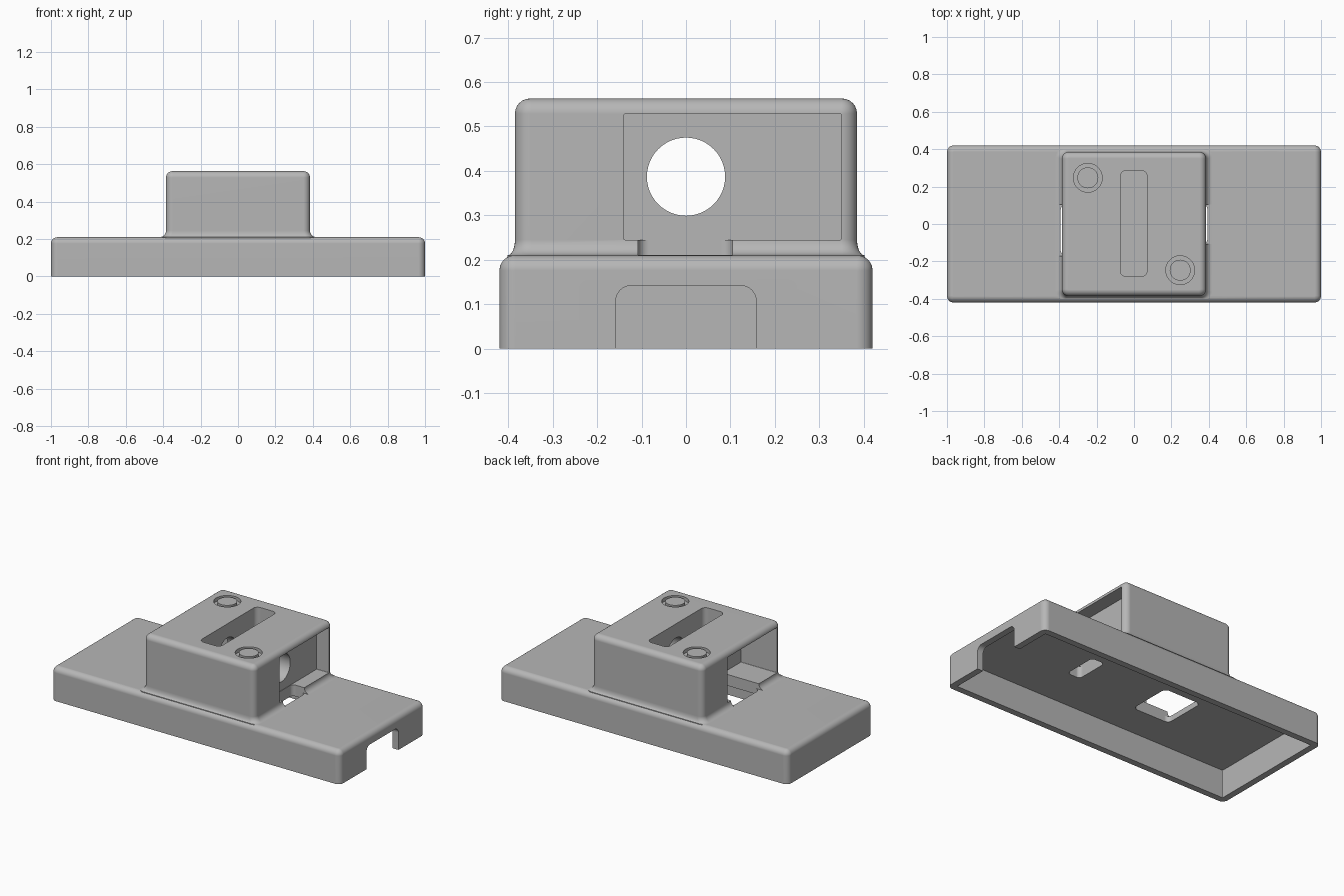
import bpy, bmesh, math
from mathutils import Vector

if "Cube" in bpy.data.objects:
    bpy.data.objects.remove(bpy.data.objects["Cube"], do_unlink=True)

grey = bpy.data.materials.new("plain_grey")
grey.use_nodes = True
grey.diffuse_color = (0.47, 0.47, 0.47, 1)
grey.node_tree.nodes["Principled BSDF"].inputs["Base Color"].default_value = (0.47, 0.47, 0.47, 1)


def outline(u0, u1, v0, v1, r, seg):
    """Rounded rectangle, counter-clockwise."""
    r = max(r, 0.001)
    pts = []
    corners = [(u1 - r, v1 - r), (u0 + r, v1 - r), (u0 + r, v0 + r), (u1 - r, v0 + r)]
    for q, (cu, cv) in enumerate(corners):
        for i in range(seg + 1):
            a = math.pi / 2 * (q + i / seg)
            pts.append((cu + r * math.cos(a), cv + r * math.sin(a)))
    return pts


def loft(name, sections, axis="z", seg=8):
    """Skin (w, u0, u1, v0, v1, r) sections along an axis."""
    bm = bmesh.new()
    rings = []
    for w, *rect in sections:
        ring = []
        for u, v in outline(*rect, seg):
            ring.append(bm.verts.new((u, v, w) if axis == "z" else (w, u, v)))
        rings.append(ring)
    n = len(rings[0])
    for a, b in zip(rings, rings[1:]):
        for i in range(n):
            j = (i + 1) % n
            bm.faces.new((a[i], a[j], b[j], b[i]))
    bm.faces.new(rings[0][::-1])
    bm.faces.new(rings[-1])
    bmesh.ops.remove_doubles(bm, verts=bm.verts, dist=1e-5)
    mesh = bpy.data.meshes.new(name)
    bm.to_mesh(mesh)
    bm.free()
    mesh.materials.append(grey)
    ob = bpy.data.objects.new(name, mesh)
    bpy.context.collection.objects.link(ob)
    return ob


def prism(name, u, v, w, r=0.001, axis="z", seg=8):
    return loft(name, [(t, *u, *v, r) for t in w], axis, seg)


def cylinder(name, cu, cv, r, w, axis="z"):
    return prism(name, (cu - r, cu + r), (cv - r, cv + r), w, r, axis, 12)


def rounded_top(hx, hy, top, corner, r, steps=6):
    """Sections that roll the top edge over."""
    out = []
    for i in range(steps + 1):
        a = math.pi / 2 * i / steps
        d = r * (1 - math.cos(a))
        out.append((top - r + r * math.sin(a), d - hx, hx - d, d - hy, hy - d, corner - d))
    return out


def combine(target, tool, operation):
    mod = target.modifiers.new(operation.lower(), "BOOLEAN")
    mod.operation, mod.solver, mod.object = operation, "EXACT", tool
    bpy.context.view_layer.objects.active = target
    bpy.ops.object.modifier_apply(modifier=mod.name)
    bpy.data.objects.remove(tool, do_unlink=True)


# Long base tray with rolled top edges
HX, HY, TOP, HB = 1.0, 0.42, 0.21, 0.385
body = loft("mounting_housing",
            [(0, -HX, HX, -HY, HY, 0.036)] + rounded_top(HX, HY, TOP, 0.036, 0.034))

# Raised block with a concave flare at its foot
flare = [(0.2, -HB - 0.035, HB + 0.035, -HB - 0.017, HB + 0.017, 0.045)]
for i in range(7):
    a = math.pi / 2 * i / 6
    f = 1 - math.sin(a)
    x, y = HB + 0.035 * f, HB + 0.017 * f
    flare.append((TOP + 0.035 * (1 - math.cos(a)), -x, x, -y, y, 0.036 + 0.01 * f))
block = loft("raised_block", flare + rounded_top(HB, HB, 0.563, 0.036, 0.034))
combine(body, block, "UNION")

cutters = [
    # Hollow underside and end notch
    prism("tray_hollow", (-0.96, 0.96), (-0.38, 0.38), (-0.1, 0.175), 0.004),
    prism("end_notch", (-0.158, 0.158), (-0.1, 0.142), (0.9, 1.1), 0.035, "x"),
    # Side pockets, shallow on the left and deep on the right
    prism("left_pocket", (-0.14, 0.35), (0.245, 0.528), (0.3, 0.5), 0.003, "x"),
    prism("right_pocket", (-0.35, 0.14), (0.245, 0.528), (-0.5, -0.135), 0.003, "x"),
    # Floor openings and the gaps they leave in the flare
    prism("left_floor_hole", (0.302, 0.392), (-0.108, 0.105), (0.1, 0.3), 0.025),
    prism("right_floor_hole", (-0.392, -0.137), (-0.17, 0.105), (0.1, 0.3), 0.03),
    prism("left_sill_gap", (0.34, 0.45), (-0.108, 0.105), (TOP + 0.0003, 0.3)),
    prism("right_sill_gap", (-0.45, -0.34), (-0.17, 0.105), (TOP + 0.0003, 0.3)),
    # Slot from the top and round bore across
    prism("top_slot", (-0.073, 0.07), (-0.28, 0.285), (0.25, 0.7), 0.03),
    cylinder("cross_bore", 0, 0.387, 0.088, (-0.3, 0.35), "x"),
]
# Ring grooves on two opposite corners of the top
for s in (1, -1):
    groove = cylinder("ring_groove", 0.247 * s, -0.247 * s, 0.077, (0.54, 0.65))
    core = cylinder("ring_core", 0.247 * s, -0.247 * s, 0.056, (0.5, 0.7))
    combine(groove, core, "DIFFERENCE")
    cutters.append(groove)

for tool in cutters:
    combine(body, tool, "DIFFERENCE")

# Smooth rounded edges, flat broad faces
bpy.ops.object.select_all(action="DESELECT")
body.select_set(True)
bpy.context.view_layer.objects.active = body
bpy.ops.object.shade_smooth_by_angle(angle=math.radians(32))
normals = body.modifiers.new("weighted_normals", "WEIGHTED_NORMAL")
normals.keep_sharp = True
